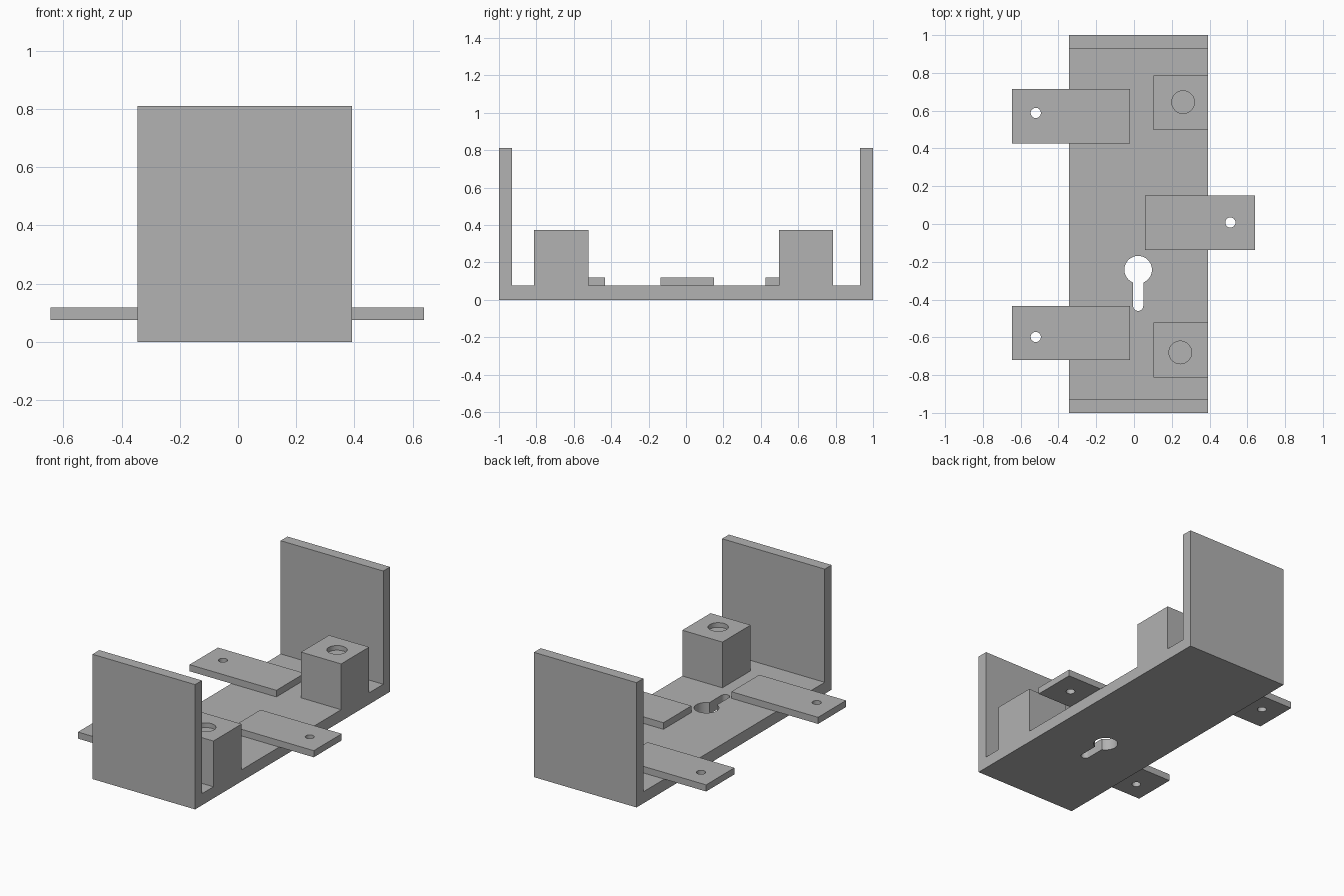
import bpy
import bmesh
import math

cube = bpy.data.objects.get("Cube")
if cube:
    bpy.data.objects.remove(cube, do_unlink=True)

grey = bpy.data.materials.new("plain grey")
grey.use_nodes = True
GREY = (0.445, 0.445, 0.445, 1)
grey.diffuse_color = GREY
grey.node_tree.nodes["Principled BSDF"].inputs["Base Color"].default_value = GREY

X0, X1 = -0.345, 0.392      # bracket width
FLOOR = 0.075               # base plate thickness
WALL = 0.07                 # end wall thickness
HEIGHT = 0.81
TAB_TOP = 0.118
BLOCK_TOP = 0.372


def prism(name, points, direction):
    """Extrude a flat outline along a direction vector."""
    bm = bmesh.new()
    face = bm.faces.new([bm.verts.new(p) for p in points])
    moved = bmesh.ops.extrude_face_region(bm, geom=[face])
    verts = [v for v in moved["geom"] if isinstance(v, bmesh.types.BMVert)]
    bmesh.ops.translate(bm, vec=direction, verts=verts)
    bmesh.ops.recalc_face_normals(bm, faces=bm.faces)
    mesh = bpy.data.meshes.new(name)
    bm.to_mesh(mesh)
    bm.free()
    mesh.materials.append(grey)
    obj = bpy.data.objects.new(name, mesh)
    bpy.context.collection.objects.link(obj)
    return obj


def box(name, x0, x1, y0, y1, z0, z1):
    outline = [(x0, y0, z0), (x1, y0, z0), (x1, y1, z0), (x0, y1, z0)]
    return prism(name, outline, (0, 0, z1 - z0))


def arc(x, y, r, z, start=0, end=360, n=48):
    """Points on an arc; a full circle leaves out its repeated last point."""
    count = n if end - start == 360 else n + 1
    angles = [math.radians(start + (end - start) * i / n) for i in range(count)]
    return [(x + r * math.cos(a), y + r * math.sin(a), z) for a in angles]


def cut(obj, outline, height):
    """Cut an upright prism out of an object, then smooth its round walls."""
    cutter = prism("cutter", outline, (0, 0, height))
    cutter.hide_render = True
    mod = obj.modifiers.new("hole", "BOOLEAN")
    mod.operation = "DIFFERENCE"
    mod.solver = "EXACT"
    mod.object = cutter
    bpy.ops.object.select_all(action="DESELECT")
    bpy.context.view_layer.objects.active = obj
    obj.select_set(True)
    bpy.ops.object.modifier_apply(modifier=mod.name)
    bpy.data.objects.remove(cutter, do_unlink=True)
    bpy.ops.object.shade_smooth_by_angle(angle=math.radians(30))


# U-shaped bracket: base plate with two end walls
inner = 1 - WALL
profile = [(-1, 0), (1, 0), (1, HEIGHT), (inner, HEIGHT), (inner, FLOOR),
           (-inner, FLOOR), (-inner, HEIGHT), (-1, HEIGHT)]
bracket = prism("bracket", [(X0, y, z) for y, z in profile], (X1 - X0, 0, 0))

# Keyhole through the base: round head with a round-ended slot
key_x, key_y, head_r, slot_r = 0.022, -0.242, 0.073, 0.027
half = math.degrees(math.asin(slot_r / head_r))
keyhole = arc(key_x, key_y, head_r, -0.1, -90 + half, 270 - half)
keyhole += arc(key_x, -0.433, slot_r, -0.1, 180, 360, 16)
cut(bracket, keyhole, 0.3)

# Flat side tabs, each with a screw hole: name, x range, y range, hole
tabs = [("front_right_tab", -0.645, -0.022, -0.72, -0.433, -0.52, -0.598),
        ("back_right_tab", -0.645, -0.022, 0.425, 0.715, -0.52, 0.588),
        ("left_tab", 0.057, 0.64, -0.137, 0.15, 0.51, 0.008)]
for name, x0, x1, y0, y1, hx, hy in tabs:
    tab = box(name, x0, x1, y0, y1, FLOOR, TAB_TOP)
    cut(tab, arc(hx, hy, 0.027, 0, n=32), 0.3)

# Mounting blocks with a shallow round recess on top
blocks = [("front_block", -0.812, -0.522, 0.245, -0.68),
          ("back_block", 0.498, 0.785, 0.26, 0.645)]
for name, y0, y1, hx, hy in blocks:
    block = box(name, 0.104, X1, y0, y1, FLOOR, BLOCK_TOP)
    cut(block, arc(hx, hy, 0.06, BLOCK_TOP - 0.03), 0.1)
